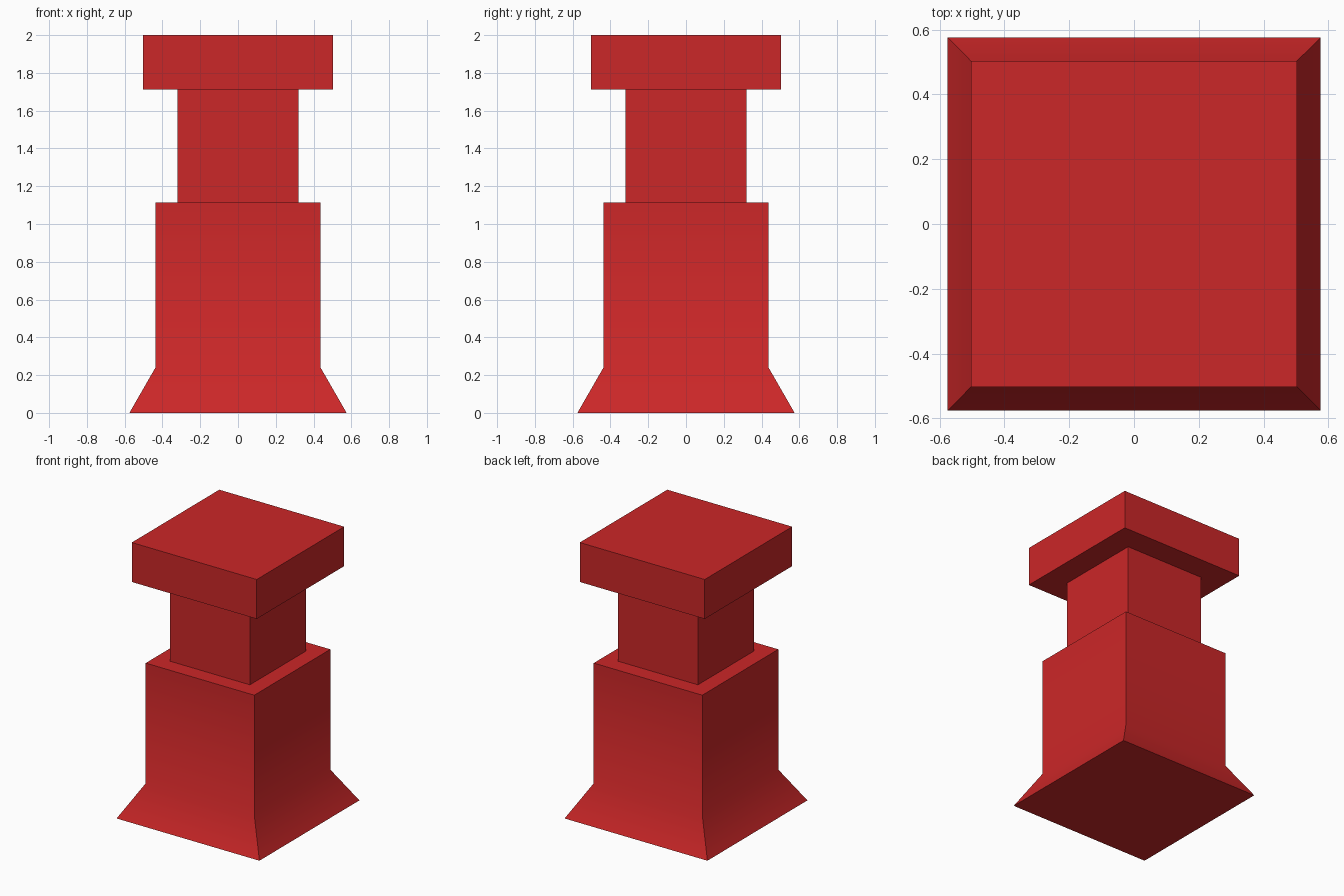
import bpy
import bmesh
import math

cube = bpy.data.objects.get("Cube")
if cube:
    bpy.data.objects.remove(cube, do_unlink=True)

# Single red finish
RED = (0.6, 0.02, 0.021, 1.0)
red = bpy.data.materials.new("red")
red.use_nodes = True
red.diffuse_color = RED
red.node_tree.nodes["Principled BSDF"].inputs["Base Color"].default_value = RED


def square_loft(name, profile, capped=True):
    """Stack square rings given as (half width, height) and skin them."""
    bm = bmesh.new()
    rings = [[bm.verts.new((sx * half, sy * half, z))
              for sx, sy in ((-1, -1), (1, -1), (1, 1), (-1, 1))]
             for half, z in profile]
    for low, high in zip(rings, rings[1:]):
        for i in range(4):
            j = (i + 1) % 4
            bm.faces.new((low[i], low[j], high[j], high[i]))
    if capped:
        bm.faces.new(rings[0][::-1])
        bm.faces.new(rings[-1])
    mesh = bpy.data.meshes.new(name)
    bm.to_mesh(mesh)
    bm.free()
    mesh.materials.append(red)
    obj = bpy.data.objects.new(name, mesh)
    bpy.context.collection.objects.link(obj)
    return obj


# Body with flared foot, blended smoothly at the flare
body = square_loft("body", [(0.575, 0), (0.437, 0.24), (0.437, 1.115)])
bpy.ops.object.select_all(action="DESELECT")
body.select_set(True)
bpy.context.view_layer.objects.active = body
bpy.ops.object.shade_smooth_by_angle(angle=math.radians(40))

# Narrow neck, open where it meets its neighbours
square_loft("neck", [(0.321, 1.115), (0.321, 1.713)], capped=False)

# Overhanging top slab
square_loft("top_slab", [(0.503, 1.713), (0.503, 2.0)])
